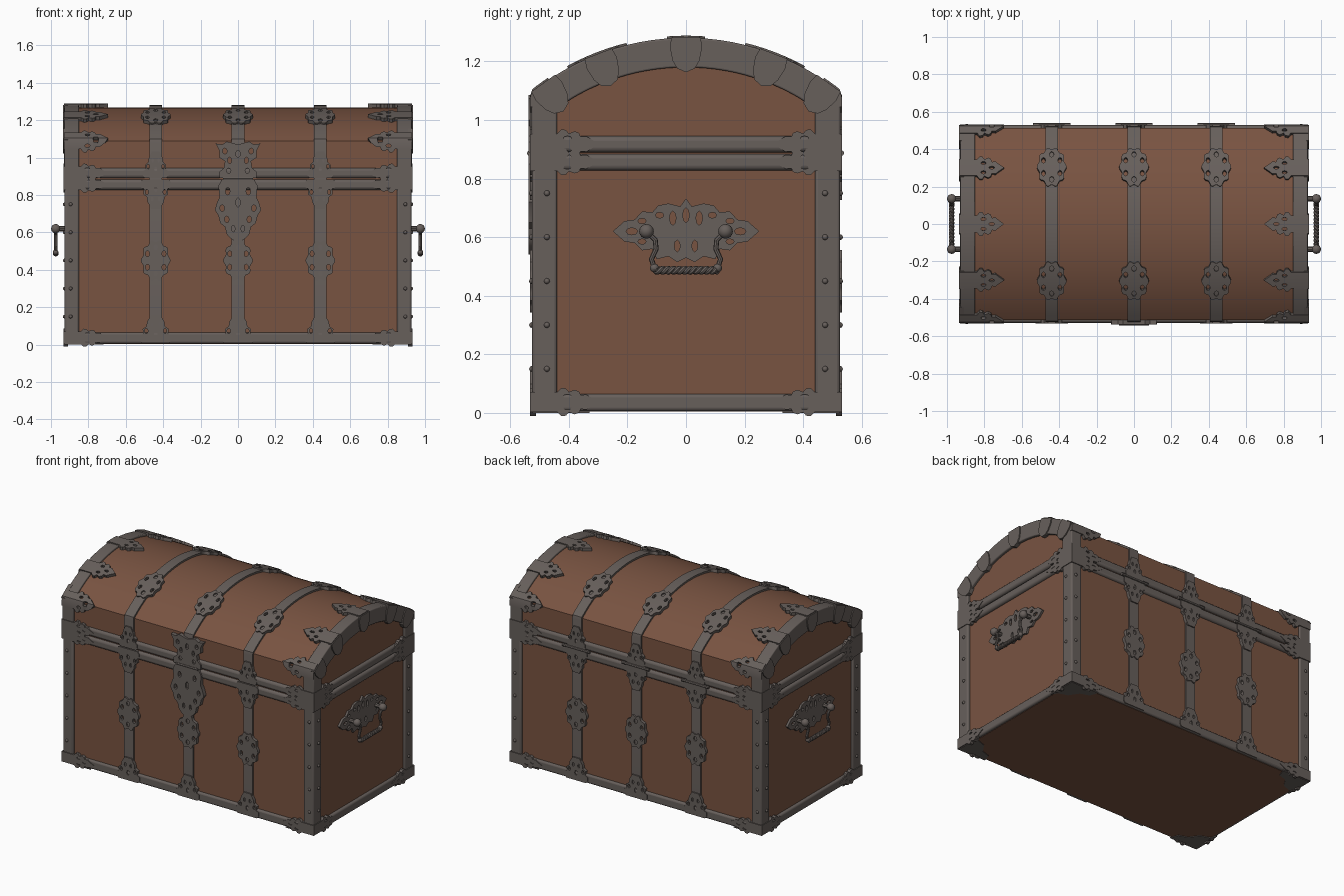
import bpy, bmesh
from math import sin, cos, asin, pi, radians, sqrt
from mathutils import Vector, Matrix

if "Cube" in bpy.data.objects:
    bpy.data.objects.remove(bpy.data.objects["Cube"])


def material(name, color):
    m = bpy.data.materials.new(name)
    m.use_nodes = True
    m.diffuse_color = color
    node = next(n for n in m.node_tree.nodes if n.type == 'BSDF_PRINCIPLED')
    node.inputs["Base Color"].default_value = color
    node.inputs["Roughness"].default_value = 0.7
    return m


WOOD = material("brown wood", (0.19, 0.087, 0.053, 1))
IRON = material("grey iron", (0.135, 0.115, 0.105, 1))

# Chest section: upright walls up to EDGE, then a shallow arc to TOP
HX, HY, EDGE, TOP = 0.91, 0.512, 1.09, 1.268
RISE = TOP - EDGE
R = (HY ** 2 + RISE ** 2) / (2 * RISE)
ZC = TOP - R
T0 = asin(HY / R)
S0 = R * T0
made = []


def finish(name, mesh, mat, bevel=0):
    obj = bpy.data.objects.new(name, mesh)
    bpy.context.collection.objects.link(obj)
    mesh.materials.clear()
    mesh.materials.append(mat)
    if bevel:
        mod = obj.modifiers.new("Bevel", 'BEVEL')
        mod.width, mod.segments, mod.limit_method = bevel, 3, 'ANGLE'
    made.append(obj)
    return obj


def from_bm(name, bm, mat, bevel=0):
    bmesh.ops.recalc_face_normals(bm, faces=bm.faces[:])
    mesh = bpy.data.meshes.new(name)
    bm.to_mesh(mesh)
    bm.free()
    return finish(name, mesh, mat, bevel)


def box(name, lo, hi, mat, bevel=0):
    bm = bmesh.new()
    bmesh.ops.create_cube(bm, size=1)
    lo, hi = Vector(lo), Vector(hi)
    for v in bm.verts:
        v.co = (lo + hi) / 2 + v.co * (hi - lo)
    return from_bm(name, bm, mat, bevel)


def prism(name, pts, x0, x1, mat, bevel=0):
    bm = bmesh.new()
    face = bm.faces.new([bm.verts.new((x0, y, z)) for y, z in pts])
    ext = bmesh.ops.extrude_face_region(bm, geom=[face])
    for v in ext["geom"]:
        if isinstance(v, bmesh.types.BMVert):
            v.co.x = x1
    return from_bm(name, bm, mat, bevel)


def curve_mesh(curve):
    obj = bpy.data.objects.new("temp", curve)
    bpy.context.collection.objects.link(obj)
    bpy.context.view_layer.update()
    dg = bpy.context.evaluated_depsgraph_get()
    mesh = bpy.data.meshes.new_from_object(obj.evaluated_get(dg))
    bpy.data.objects.remove(obj)
    return mesh


def add_spline(curve, pts, closed):
    sp = curve.splines.new('POLY')
    sp.points.add(len(pts) - 1)
    for p, co in zip(sp.points, pts):
        p.co = (*co, 0, 1) if len(co) == 2 else (*co, 1)
    sp.use_cyclic_u = closed


def tube(name, pts, radius):
    c = bpy.data.curves.new(name, 'CURVE')
    c.dimensions, c.bevel_depth, c.bevel_resolution = '3D', radius, 2
    c.use_fill_caps = True
    add_spline(c, pts, False)
    return finish(name, curve_mesh(c), IRON)


def fretwork(outline, holes=(), depth=0.02):
    """Flat pierced plate; holes are (a, b, ra, rb), mirrored in a."""
    c = bpy.data.curves.new("fretwork", 'CURVE')
    c.dimensions, c.fill_mode, c.extrude = '2D', 'BOTH', depth / 2
    add_spline(c, outline, True)
    for a, b, ra, rb in holes:
        for sgn in ((1, -1) if a else (1,)):
            add_spline(c, [(sgn * a + ra * cos(k * pi / 4), b + rb * sin(k * pi / 4))
                           for k in range(8)], True)
    mesh = curve_mesh(c)
    for v in mesh.vertices:
        v.co.z += depth / 2
    return mesh


def mirror(half):
    return half + [(-a, b) for a, b in reversed(half) if a > 0]


def rosette(rx, ry, lobes=10):
    out = []
    for k in range(lobes * 6):
        t = 2 * pi * k / (lobes * 6)
        r = 1 + 0.07 * cos(lobes * t)
        out.append((rx * r * cos(t), ry * r * sin(t)))
    return out


def wrap(p):
    """(x, distance along the section, height) onto the chest."""
    x, s, h = p
    if abs(s) <= S0 + 1e-5:
        return (x, (R + h) * sin(s / R), ZC + (R + h) * cos(s / R))
    side = 1 if s > 0 else -1
    return (x, side * (HY + h), EDGE - abs(s) + S0)


def at_z(z, side):
    return side * (S0 + EDGE - z)


CUTS = [S0 * k / 14 for k in range(-14, 15)] + [S0 + 0.012, -S0 - 0.012]


def put(name, shape, layout, surface=wrap):
    bm = bmesh.new()
    bm.from_mesh(shape)
    bmesh.ops.remove_doubles(bm, verts=bm.verts[:], dist=1e-5)
    for v in bm.verts:
        v.co = layout(*v.co)
    if surface is wrap:
        for s in CUTS:
            bmesh.ops.bisect_plane(bm, geom=bm.verts[:] + bm.edges[:] + bm.faces[:],
                                   plane_co=(0, s, 0), plane_no=(0, 1, 0), dist=1e-5)
    for v in bm.verts:
        v.co = surface(v.co)
    return from_bm(name, bm, IRON)


# Wooden body and domed lid
box("body", (-HX, -HY, 0.004), (HX, HY, 0.887), WOOD)
arc = [wrap((0, S0 * k / 14, 0))[1:] for k in range(-14, 15)]
prism("lid", [(-HY, 0.888)] + arc + [(HY, 0.888)], -HX, HX, WOOD)

# Iron rims around the base and both sides of the lid seam
for name, z0, z1 in (("base_rim", 0.006, 0.065), ("body_rim", 0.828, 0.884),
                     ("lid_rim", 0.89, 0.945)):
    if name == "base_rim":
        box(name, (-0.928, -0.527, z0), (0.928, 0.527, z1), IRON, 0.012)
    else:
        box(name, (-0.929, -0.528, z0), (0.929, 0.528, z1), IRON, 0.016)

# Arched end rims of the lid
outer = [wrap((0, S0 * k / 14, 0.013))[1:] for k in range(-14, 15)]
inner = [(0.44 / HY * R * sin(t), 1.04 + 0.14 * (cos(t) - cos(T0)) / (1 - cos(T0)))
         for t in (T0 * k / 14 for k in range(-14, 15))]
ring = [(-0.527, 0.9), (-0.527, 1.098)] + outer[1:-1] + [(0.527, 1.098), (0.527, 0.9),
        (0.44, 0.9)] + inner[::-1] + [(-0.44, 0.9)]

# Ornament shapes
leaf_half = [(0.045, 0), (0.045, 0.09), (0.064, 0.105), (0.062, 0.12), (0.046, 0.13),
             (0.056, 0.15), (0.048, 0.165), (0.032, 0.17), (0.034, 0.19), (0.018, 0.21), (0, 0.235)]
leaf = fretwork(mirror(leaf_half), [(0.026, 0.125, 0.009, 0.014), (0, 0.17, 0.008, 0.016)])
medallion = fretwork(rosette(0.074, 0.105), [(0, 0.07, 0.012, 0.016), (0, -0.07, 0.012, 0.016),
                     (0.044, 0.036, 0.011, 0.016), (0.044, -0.036, 0.011, 0.016)])
finial = fretwork(mirror([(0.072, 0), (0.086, 0.015), (0.084, 0.04), (0.066, 0.05), (0.07, 0.075),
                          (0.05, 0.09), (0.046, 0.115), (0.034, 0.135), (0.026, 0.15)]),
                  [(0.05, 0.065, 0.009, 0.013), (0.02, 0.1, 0.008, 0.013), (0, 0.05, 0.01, 0.016)])
claw = fretwork(mirror([(0.05, 0.004), (0.055, -0.03), (0.046, -0.075), (0.03, -0.102),
                        (0, -0.115)]), depth=0.026)
strap = fretwork([(-0.034, at_z(0.01, -1)), (0.034, at_z(0.01, -1)),
                  (0.034, at_z(0.01, 1)), (-0.034, at_z(0.01, 1))], depth=0.012)
LEAF_ANGLES = (-T0, -0.365, 0, 0.365, T0)

for sx in (-1, 1):
    prism("lid_end_rim", ring, sx * 0.85, sx * 0.929, IRON, 0.006)

    def end(p, sx=sx):
        return (sx * (HX + p[2]), p[0], p[1])

    # Leaves and claws gripping the arched rims
    for t in LEAF_ANGLES:
        put("lid_leaf", leaf, lambda a, b, h: (sx * (0.93 - b), R * t + a, h))
        ct = max(-0.62, min(0.62, t))
        put("lid_claw", claw, lambda a, b, h: (
            (R + 0.01 + b) * sin(ct) + a * cos(ct),
            ZC + (R + 0.01 + b) * cos(ct) - a * sin(ct), h), end)

    for sy in (-1, 1):
        # Corner posts
        x, y = sorted((sx * 0.85, sx * 0.927)), sorted((sy * 0.44, sy * 0.526))
        box("corner_post", (x[0], y[0], 0.03), (x[1], y[1], 0.86), IRON, 0.01)
        # Leaf corners along the rims, on the long walls and on the ends
        for z, k in ((0.037, 0.75), (0.857, 0.7), (0.918, 0.78)):
            put("rim_leaf", leaf, lambda a, b, h: (sx * (0.93 - b), at_z(z + a * k, sy), h))
            put("rim_end_leaf", leaf, lambda a, b, h: (sy * (0.53 - b), z + a * k, h * 1.1), end)
        # Corner plates under the base
        foot = fretwork([(0.925, 0.525), (0.72, 0.525), (0.74, 0.47), (0.8, 0.45),
                         (0.84, 0.39), (0.9, 0.37), (0.925, 0.33)], depth=0.006)
        put("base_corner", foot, lambda a, b, h: (sx * a, sy * b, h), lambda p: p.copy())

    # End handle: pierced plate, knobs and hanging twisted grip
    half = [(0, 0.112), (0.02, 0.085), (0.06, 0.095), (0.095, 0.088), (0.115, 0.065),
            (0.15, 0.068), (0.175, 0.04), (0.21, 0.035), (0.25, 0), (0.21, -0.035), (0.175, -0.04),
            (0.15, -0.065), (0.115, -0.06), (0.1, -0.095), (0.06, -0.085), (0.03, -0.105), (0, -0.09)]
    plate = fretwork(mirror(half)[:-1] if half[-1][0] else mirror(half),
                     [(0, 0.055, 0.011, 0.026), (0.045, 0.045, 0.011, 0.024),
                      (0.09, 0.055, 0.014, 0.01), (0.185, 0, 0.02, 0.012),
                      (0.15, 0.035, 0.014, 0.009), (0.15, -0.035, 0.014, 0.009),
                      (0.03, -0.05, 0.01, 0.02)], 0.014)
    put("handle_plate", plate, lambda a, b, h: (a, 0.62 + b, h), end)
    for sy in (-1, 1):
        tube("handle_post", [(sx * HX, sy * 0.135, 0.62), (sx * 0.975, sy * 0.135, 0.62)], 0.014)
        for name, y, z, r in (("handle_knob", 0.135, 0.62, 0.025), ("grip_bead", 0.108, 0.495, 0.015)):
            bm = bmesh.new()
            bmesh.ops.create_uvsphere(bm, u_segments=14, v_segments=8, radius=r,
                                      matrix=Matrix.Translation((sx * 0.975, sy * y, z)))
            from_bm(name, bm, IRON)
        tube("handle_arm", [(sx * 0.975, sy * y, z) for y, z in
                            ((0.135, 0.62), (0.105, 0.59), (0.102, 0.56), (0.118, 0.525), (0.108, 0.495))], 0.009)
    for phase in (0, pi):
        tube("grip_strand", [(sx * 0.975 + 0.007 * cos(k * 0.6 + phase), -0.108 + 0.0036 * k,
                              0.487 + 0.007 * sin(k * 0.6 + phase)) for k in range(61)], 0.0085)

# Straps with their ornaments, front, over the lid and back
for x in (-0.44, 0, 0.44):
    put("strap", strap, lambda a, b, h: (x + a, b, h))
    for side in (-1, 1):
        put("lid_medallion", medallion,
            lambda a, b, h: (x + a, side * R * asin(0.3 / R) + b, h))
        put("wall_medallion", medallion, lambda a, b, h: (x + a, at_z(0.45 + b, side), h))
        put("foot_finial", finial, lambda a, b, h: (x + a, at_z(0.008 + b, side), h))
        if x or side > 0:
            put("body_rim_finial", finial,
                lambda a, b, h: (x + a * 0.95, at_z(0.884 - b * 1.05, side), h))
            put("lid_rim_finial", finial,
                lambda a, b, h: (x + a * 0.8, at_z(0.89 + b * 0.95, side), h))
    tube("hinge_barrel", [(x - 0.1, 0.53, 0.887), (x + 0.1, 0.53, 0.887)], 0.01)

# Lock plate and hasp on the front
lock = fretwork(mirror([(0.085, 0.884), (0.105, 0.85), (0.098, 0.79), (0.112, 0.76), (0.124, 0.72),
                        (0.105, 0.69), (0.095, 0.65), (0.07, 0.63), (0.06, 0.59), (0.042, 0.57), (0, 0.54)]),
                [(0, 0.76, 0.012, 0.025), (0.055, 0.82, 0.012, 0.02), (0.085, 0.73, 0.012, 0.018),
                 (0.06, 0.67, 0.012, 0.018), (0.025, 0.62, 0.009, 0.018)], 0.026)
hasp = fretwork(mirror([(0.1, 0.89), (0.098, 0.925), (0.075, 0.945), (0.07, 0.98), (0.1, 1.0),
                        (0.098, 1.035), (0.12, 1.075), (0.085, 1.07), (0.06, 1.086), (0, 1.07)]),
                [(0.05, 0.93, 0.012, 0.014), (0.045, 0.985, 0.01, 0.018), (0.07, 1.035, 0.012, 0.016),
                 (0, 1.02, 0.012, 0.02)], 0.026)
for name, shape in (("lock_plate", lock), ("hasp", hasp)):
    put(name, shape, lambda a, b, h: (a, at_z(b, -1), h))
tube("lock_pin", [(-0.08, -0.533, 0.887), (0.08, -0.533, 0.887)], 0.01)

# Rivets on the corner posts
bm = bmesh.new()
for sx in (-1, 1):
    for sy in (-1, 1):
        for z in (0.15, 0.3, 0.45, 0.6, 0.75):
            for spot in ((sx * 0.927, sy * 0.475, z), (sx * 0.895, sy * 0.526, z)):
                bmesh.ops.create_icosphere(bm, subdivisions=2, radius=0.01,
                                           matrix=Matrix.Translation(spot))
from_bm("rivets", bm, IRON)

# Smooth curved surfaces, keep edges sharp
for obj in bpy.context.selected_objects:
    obj.select_set(False)
for obj in made:
    obj.select_set(True)
bpy.context.view_layer.objects.active = made[0]
bpy.ops.object.shade_smooth_by_angle(angle=radians(35))
